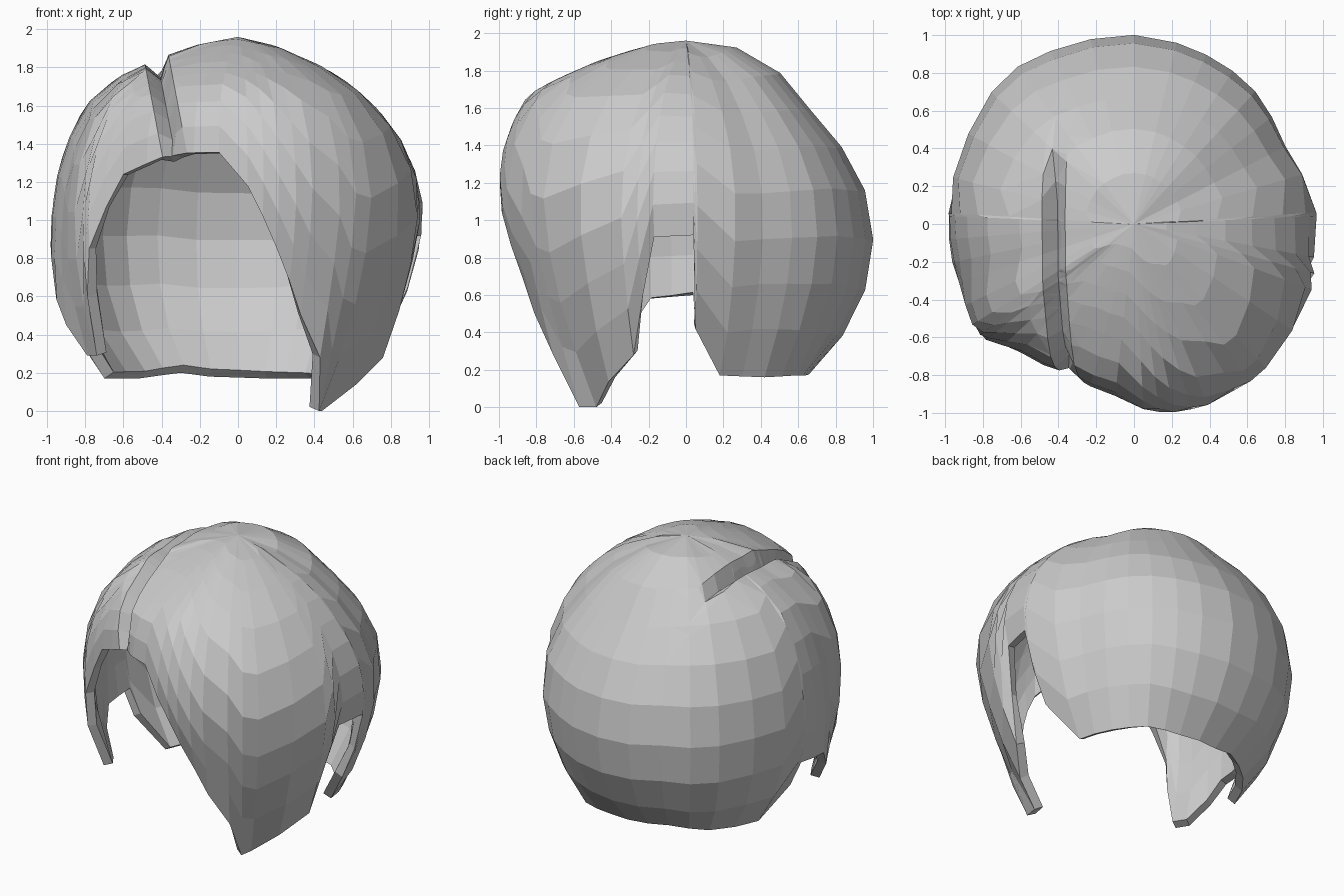
import bpy, bmesh, math
from mathutils import Vector

if "Cube" in bpy.data.objects:
    bpy.data.objects.remove(bpy.data.objects["Cube"])

CENTRE = Vector((0, 0, 0.95))
ROWS = 9

# Skull radius by elevation, for front, right, back and left
ELEV = [-60, -45, -30, -15, 0, 10, 25, 40, 55, 70, 90]
RADII = [
    [1.08, .98, .95, .93, .98, 1.03, 1.08, 1.11, 1.03, 1.00, 1.01],
    [1.04, 1.01, .97, .95, .97, .985, .98, .96, .955, .955, 1.01],
    [1.00, 1.00, 1.01, 1.01, 1.00, .985, .95, .91, .965, 1.01, 1.01],
    [1.00, 1.01, 1.02, 1.00, .98, .98, 1.00, 1.03, 1.01, .98, 1.01],
]
DIAGONAL = [1.04, 0.97, 1.01, 0.97]
# Local swellings and dips: azimuth, spread, amount
BUMPS = [(118, 13, -.05), (220, 14, .035), (302, 9, .05)]

# Hairline, counter-clockwise from the middle of the fringe
HAIRLINE = [
    (.05, -.98, 1.18), (.13, -.96, 1.02), (.2, -.93, .86), (.27, -.87, .68),
    (.33, -.81, .5), (.43, -.71, .28), (.425, -.57, 0), (.44, -.48, 0),  # right lock
    (.76, -.28, .28), (.84, -.23, .6), (.92, -.17, .91),
    (.96, .04, .92), (.89, .045, .65), (.79, .05, .42),           # right ear
    (.61, .18, .17), (.54, .42, .16), (.38, .59, .17), (.15, .64, .17),
    (-.15, .64, .18), (-.3, .62, .2), (-.52, .48, .17), (-.7, .18, .17),
    (-.86, .05, .42), (-.94, .04, .6), (-.95, -.2, .58),          # left ear
    (-.9, -.3, .45), (-.79, -.38, .29), (-.74, -.46, .29),        # left lock
    (-.79, -.57, .6), (-.78, -.61, .85), (-.69, -.64, 1.07), (-.6, -.68, 1.24),
    (-.35, -.79, 1.35), (-.1, -.91, 1.355),
]


def lerp_table(row, e):
    e = max(ELEV[0], min(ELEV[-1], e))
    for i in range(len(ELEV) - 1):
        if e <= ELEV[i + 1]:
            t = (e - ELEV[i]) / (ELEV[i + 1] - ELEV[i])
            return row[i] * (1 - t) + row[i + 1] * t


def skull(theta, e):
    """Radius at azimuth theta (0 = front, 90 = right) and elevation e."""
    q = (theta % 360) / 90
    i, t = int(q) % 4, q - int(q)
    s = t * t * (3 - 2 * t)
    r = lerp_table(RADII[i], e) * (1 - s) + lerp_table(RADII[(i + 1) % 4], e) * s
    bulge = (DIAGONAL[i] - 1) * math.sin(math.pi * t)
    for at, spread, amount in BUMPS:
        bulge += amount * math.exp(-((theta % 360 - at) / spread) ** 2)
    return r * (1 + bulge * math.cos(math.radians(e)))


def polar(p):
    d = Vector(p) - CENTRE
    return (math.degrees(math.atan2(d.x, -d.y)) % 360,
            math.degrees(math.asin(d.z / d.length)), d.length)


def place(theta, e, r):
    a, b = math.radians(theta), math.radians(e)
    return CENTRE + r * Vector((math.sin(a) * math.cos(b), -math.cos(a) * math.cos(b), math.sin(b)))


# Columns run from the hairline to the crown; wide gaps get an extra column
columns = []
for i, p in enumerate(HAIRLINE):
    a, b = polar(p), polar(HAIRLINE[(i + 1) % len(HAIRLINE)])
    columns.append(a)
    gap = (b[0] - a[0] + 180) % 360 - 180
    if gap > 14:
        columns.append((a[0] + gap / 2, (a[1] + b[1]) / 2, (a[2] + b[2]) / 2))

bm = bmesh.new()
crown = bm.verts.new(place(0, 90, 1.01))
grid = []
for theta, edge, radius in columns:
    fit = radius / skull(theta, edge)
    line = []
    for k in range(ROWS):
        e = edge + (90 - edge) * k / ROWS
        blend = 1 + (fit - 1) * math.exp(-(e - edge) / 12)
        line.append(bm.verts.new(place(theta, e, skull(theta, e) * blend)))
    grid.append(line)
for i, a in enumerate(grid):
    b = grid[(i + 1) % len(grid)]
    for k in range(ROWS - 1):
        bm.faces.new((a[k], b[k], b[k + 1], a[k + 1]))
    bm.faces.new((a[-1], b[-1], crown))

# Parting: cut three lines over the left of the head and sink a V between them
normal = Vector((1, 0, 0.19)).normalized()
base = Vector((-0.36, 0, 1.36))
LEFT, RIGHT = -0.04, 0.09
for shift in (LEFT, 0, RIGHT):
    faces = [f for f in bm.faces if f.calc_center_median().z > 1.1
             and f.calc_center_median().y < 0.6]
    edges = {e for f in faces for e in f.edges}
    verts = {v for f in faces for v in f.verts}
    bmesh.ops.bisect_plane(bm, geom=list(verts) + list(edges) + faces, dist=0.0005,
                           plane_co=base + normal * shift, plane_no=normal)
for v in bm.verts:
    s = (v.co - base).dot(normal)
    if LEFT < s < RIGHT and v.co.z > 1.25 and v.co.y < 0.42:
        slope = 1 - s / (LEFT if s < 0 else RIGHT)
        depth = 0.1 * slope * min(1, (0.42 - v.co.y) / 0.25)
        if v.is_boundary:
            depth *= 0.3
        v.co -= (v.co - CENTRE).normalized() * depth

bmesh.ops.triangulate(bm, faces=[f for f in bm.faces if len(f.verts) > 4])
bmesh.ops.recalc_face_normals(bm, faces=bm.faces)
if sum(f.normal.dot(f.calc_center_median() - CENTRE) for f in bm.faces) < 0:
    bmesh.ops.reverse_faces(bm, faces=bm.faces)

mesh = bpy.data.meshes.new("hair")
bm.to_mesh(mesh)
bm.free()
hair = bpy.data.objects.new("hair", mesh)
bpy.context.collection.objects.link(hair)

# Even wall thickness, growing inward
wall = hair.modifiers.new("wall", 'SOLIDIFY')
wall.thickness = 0.06
wall.offset = -1

grey = bpy.data.materials.new("light grey")
grey.diffuse_color = (0.6, 0.6, 0.6, 1)
grey.use_nodes = True
grey.node_tree.nodes["Principled BSDF"].inputs["Base Color"].default_value = grey.diffuse_color
mesh.materials.append(grey)
